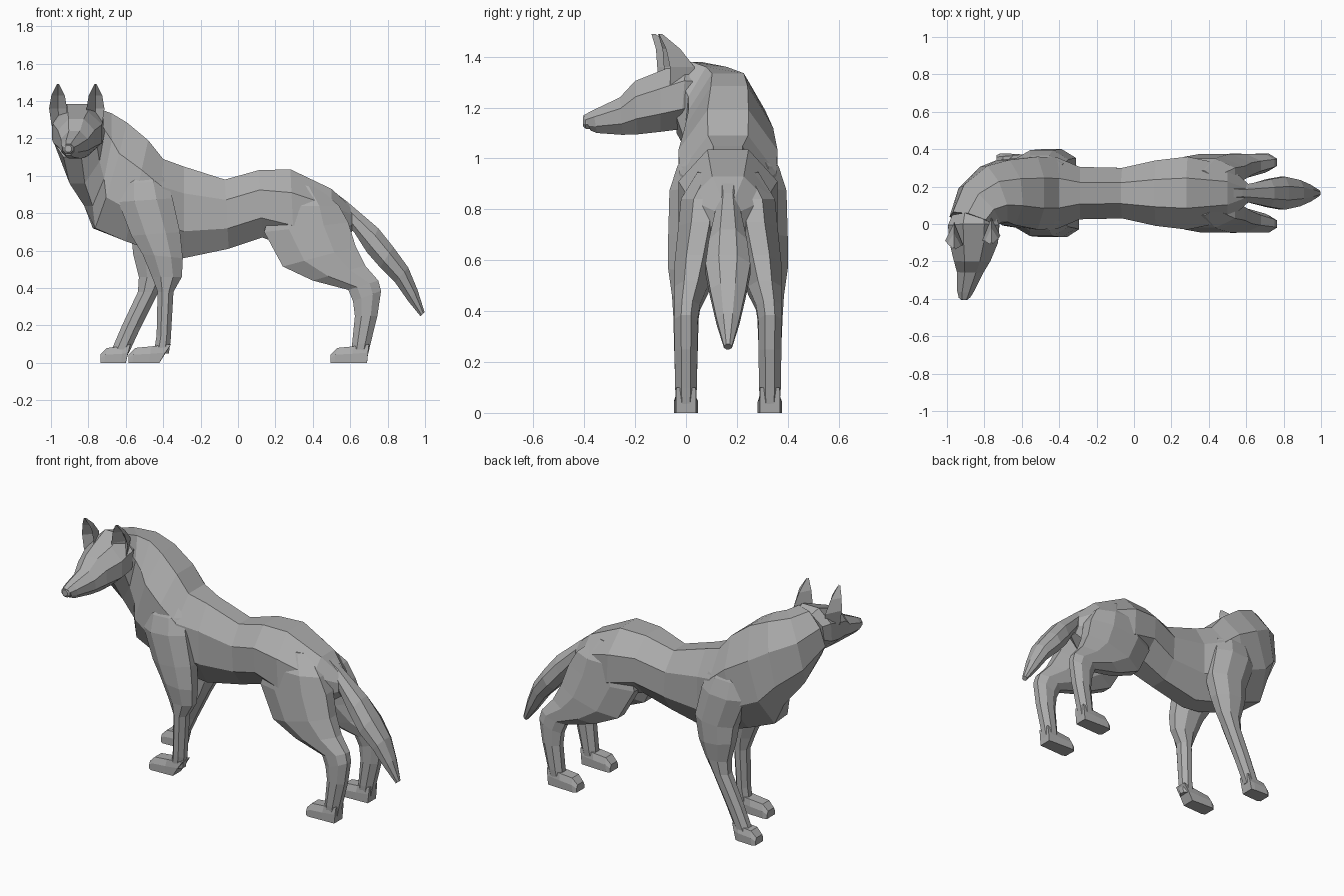
import bpy, bmesh
from math import radians, sin, cos, pi
from mathutils import Vector

MID = 0.165  # y of the body's centre line
fur = bpy.data.materials.new("dark_grey_fur")
fur.diffuse_color = (.42, .42, .42, 1)


def loft(name, rings):
    """Flat-shaded skin over a list of point rings, capped at both ends."""
    bm = bmesh.new()
    loops = [[bm.verts.new(p) for p in r] for r in rings]
    n = len(loops[0])
    for a, b in zip(loops, loops[1:]):
        for i in range(n):
            j = (i + 1) % n
            bm.faces.new((a[i], a[j], b[j], b[i]))
    bm.faces.new(loops[0])
    bm.faces.new(loops[-1])
    bmesh.ops.recalc_face_normals(bm, faces=bm.faces)
    me = bpy.data.meshes.new(name)
    bm.to_mesh(me)
    bm.free()
    me.materials.append(fur)
    ob = bpy.data.objects.new(name, me)
    bpy.context.collection.objects.link(ob)
    return ob


def ring(top, bottom, w, yaw=0, n=8):
    """Polygon (octagon by default) spanning top to bottom, half-width w sideways."""
    t, b = Vector(top), Vector(bottom)
    lat = Vector((-sin(radians(yaw)), cos(radians(yaw)), 0)) * w
    k = 1 / cos(pi / n)
    angs = [2 * pi * (i + 0.5) / n for i in range(n)]
    return [(t + b) / 2 + lat * k * cos(a) + (t - b) / 2 * k * sin(a) for a in angs]


# Torso, chest and turning neck: top xyz, bottom xyz, half-width, yaw
torso = [
    ((.61, MID, .83), (.61, MID, .70), .05, 0),
    ((.50, MID, .93), (.50, MID, .62), .15, 0),
    ((.28, MID, 1.035), (.30, MID, .61), .195, 0),
    ((.11, MID, 1.03), (.13, MID, .67), .175, 0),
    ((-.07, MID, .98), (-.05, MID, .61), .135, 0),
    ((-.29, MID, 1.05), (-.29, MID, .56), .14, 0),
    ((-.40, MID, 1.09), (-.43, MID, .59), .19, 0),
    ((-.48, MID, 1.19), (-.60, MID, .65), .195, 0),
    ((-.60, .17, 1.285), (-.77, MID, .72), .175, 5),
    ((-.70, .165, 1.335), (-.80, .15, .84), .16, 20),
    ((-.79, .12, 1.36), (-.86, .08, .96), .14, 45),
    ((-.84, .04, 1.38), (-.885, -.02, 1.10), .122, 70),
]
loft("body_and_neck", [ring(*r) for r in torso])

# Head: centre x, top y z, bottom y z, half-width
head = [
    (-.857, .06, 1.365, .02, 1.15, .115),
    (-.857, .0, 1.385, -.02, 1.115, .137),
    (-.857, -.10, 1.345, -.10, 1.105, .130),
    (-.865, -.20, 1.305, -.19, 1.095, .098),
    (-.875, -.26, 1.24, -.25, 1.093, .072),
    (-.90, -.365, 1.19, -.35, 1.10, .045),
    (-.907, -.403, 1.17, -.375, 1.11, .03),
]
loft("head", [ring((x, ty, tz), (x, by, bz), w, 90) for x, ty, tz, by, bz, w in head])

# Nose tip
loft("nose", [ring((-.908, y, 1.145 + r), (-.908, y, 1.145 - r), r, 90)
              for y, r in ((-.37, .03), (-.395, .028), (-.405, .018))])

# Ears: sideways offset, y, z, half-width, depth; the front is hollowed
ear = [(.095, -.04, 1.27, .04, .06), (.10, -.04, 1.36, .048, .06),
       (.10, -.07, 1.43, .036, .035), (.10, -.115, 1.49, .006, .008)]
for side, label in ((-1, "left"), (1, "right")):
    loft("ear_" + label, [
        [(-.862 + side * (o - w), y + side * .013 - d, z),
         (-.862 + side * o, y + side * .013 + d, z),
         (-.862 + side * (o + w), y + side * .013 - d * .6, z),
         (-.862 + side * o, y + side * .013 + d * .2, z)]
        for o, y, z, w, d in ear])


# Legs: front x z, back x z, offset from centre line, half-width
def leg(name, rows, side, toe, heel_top, heel_low):
    loft(name, [ring((fx, MID + side * o, fz), (bx, MID + side * o, bz), w)
                for fx, fz, bx, bz, o, w in rows])
    y = MID + side * .165
    # Paw: flat-soled wedge with a narrower top
    foot = [(heel_top, .10, heel_low, 0, .038, .040), (toe + .12, .088, toe + .11, 0, .034, .044),
            (toe + .035, .08, toe + .02, 0, .032, .048), (toe, .045, toe, 0, .028, .038)]
    loft(name + "_paw", [[(b, y - lo, 0), (b, y + lo, 0),
                          ((a + b) / 2, y + lo, h * .55), (a, y + hi, h),
                          (a, y - hi, h), ((a + b) / 2, y - lo, h * .55)]
                         for a, h, b, _, hi, lo in foot])


shoulder = [(-.56, 1.10, -.45, 1.08, .08, .05), (-.63, .96, -.38, .97, .125, .075),
            (-.64, .86, -.35, .88, .145, .085), (-.57, .68, -.31, .70, .155, .08)]
straight = shoulder + [(-.51, .58, -.295, .56, .165, .07), (-.46, .46, -.30, .46, .165, .055),
                       (-.43, .38, -.345, .38, .165, .05), (-.435, .15, -.36, .12, .165, .043),
                       (-.45, .05, -.37, .05, .165, .038)]
stepping = shoulder + [(-.56, .58, -.34, .56, .165, .07), (-.53, .46, -.38, .46, .165, .055),
                       (-.535, .38, -.425, .38, .165, .05), (-.62, .20, -.52, .19, .165, .042),
                       (-.68, .06, -.585, .05, .165, .038)]
hind = [(.25, .96, .43, .94, .06, .06), (.18, .84, .54, .84, .10, .085),
        (.14, .70, .59, .75, .108, .087), (.24, .515, .63, .62, .13, .08),
        (.40, .44, .68, .52, .145, .065), (.59, .39, .75, .44, .16, .05),
        (.615, .33, .765, .385, .165, .046), (.625, .25, .745, .25, .165, .045),
        (.61, .10, .708, .10, .165, .043), (.60, .03, .692, .03, .165, .038)]
leg("front_leg_straight", straight, -1, -.585, -.357, -.42)
leg("front_leg_stepping", stepping, 1, -.735, -.575, -.60)
leg("hind_leg_near", hind, -1, .495, .70, .69)
leg("hind_leg_far", hind, 1, .495, .70, .69)

# Bushy tail: top x z, bottom x z, half-width
tail = [(.52, .91, .56, .74, .06), (.58, .865, .62, .70, .045), (.75, .72, .69, .59, .075),
        (.83, .62, .76, .51, .088), (.91, .51, .84, .43, .07), (.96, .39, .91, .33, .045),
        (.998, .27, .975, .25, .016)]
loft("tail", [ring((a, MID, b), (c, MID, d), w) for a, b, c, d, w in tail])
